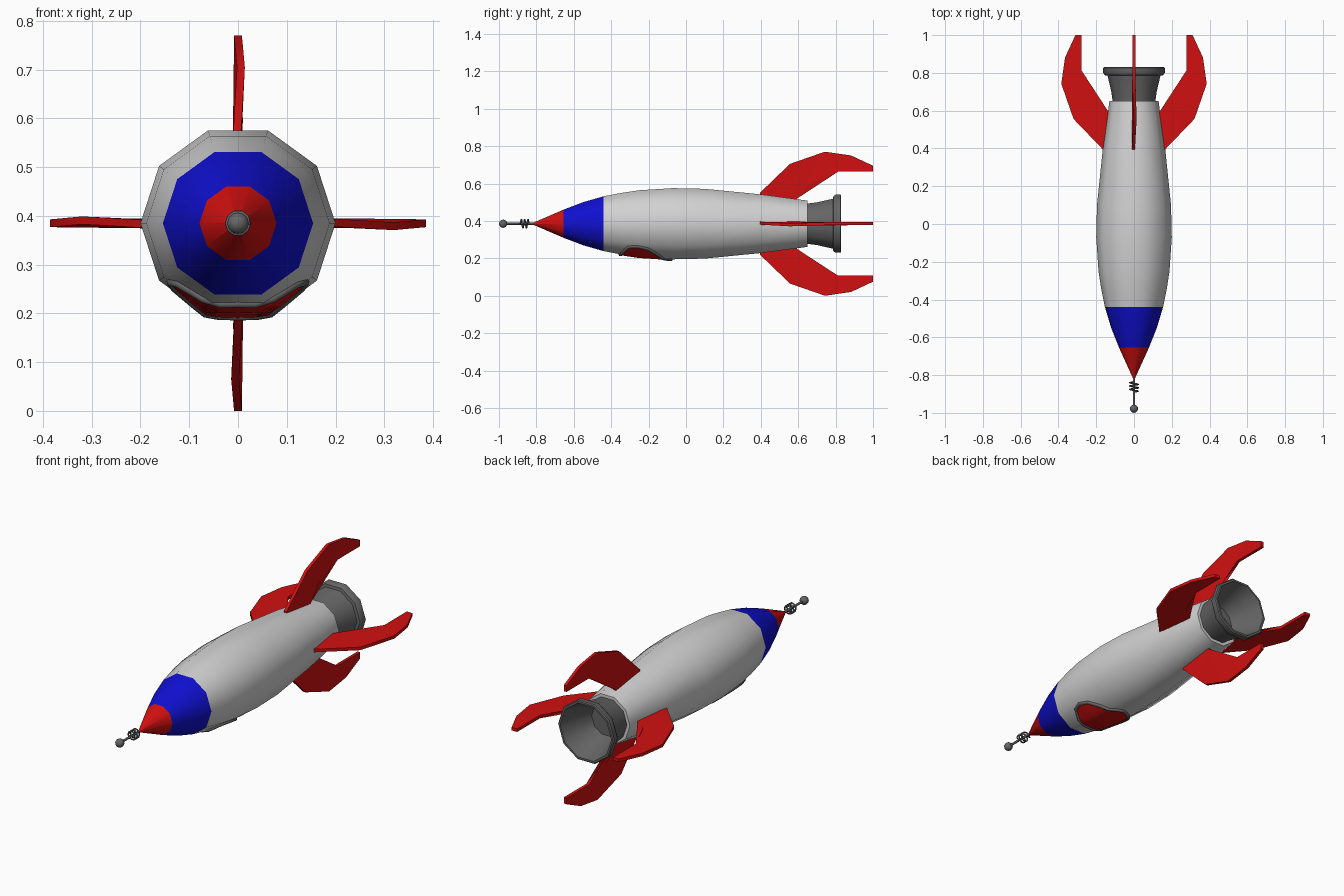
import bpy, bmesh, math
from mathutils import Vector, Matrix

cube = bpy.data.objects.get("Cube")
if cube:
    bpy.data.objects.remove(cube, do_unlink=True)

AXIS = 0.385   # height of the rocket's centre line
SIDES = 10


def material(name, rgb):
    m = bpy.data.materials.new(name)
    m.use_nodes = True
    m.diffuse_color = (*rgb, 1)
    m.node_tree.nodes["Principled BSDF"].inputs["Base Color"].default_value = (*rgb, 1)
    return m


WHITE = material("hull_white", (0.64, 0.64, 0.64))
RED = material("bright_red", (0.64, 0.005, 0.005))
BLUE = material("deep_blue", (0.005, 0.005, 0.64))
GREY = material("metal_grey", (0.13, 0.13, 0.13))


def finish(bm, name, mat, angle=None):
    bmesh.ops.recalc_face_normals(bm, faces=bm.faces)
    me = bpy.data.meshes.new(name)
    bm.to_mesh(me)
    bm.free()
    ob = bpy.data.objects.new(name, me)
    bpy.context.collection.objects.link(ob)
    me.materials.append(mat)
    if angle:
        bpy.ops.object.select_all(action='DESELECT')
        ob.select_set(True)
        bpy.context.view_layer.objects.active = ob
        bpy.ops.object.shade_smooth_by_angle(angle=math.radians(angle))
    return ob


def revolve(name, profile, mat, angle=40, sides=SIDES):
    """Turn (y, radius) pairs around the rocket axis, capping both ends."""
    bm = bmesh.new()
    rings = []
    for y, r in profile:
        rings.append([bm.verts.new((r * math.cos(a), y, AXIS + r * math.sin(a)))
                      for a in (math.tau * k / sides for k in range(sides))])
    for a, b in zip(rings, rings[1:]):
        for k in range(sides):
            n = (k + 1) % sides
            bm.faces.new((a[k], a[n], b[n], b[k]))
    bm.faces.new(rings[0])
    bm.faces.new(rings[-1])
    return finish(bm, name, mat, angle)


def tube(name, points, radius, mat, closed=False):
    cu = bpy.data.curves.new(name, 'CURVE')
    cu.dimensions = '3D'
    cu.bevel_depth = radius
    cu.bevel_resolution = 1
    cu.use_fill_caps = True
    sp = cu.splines.new('POLY')
    sp.points.add(len(points) - 1)
    for p, co in zip(sp.points, points):
        p.co = (*co, 1)
    sp.use_cyclic_u = closed
    ob = bpy.data.objects.new(name, cu)
    bpy.context.collection.objects.link(ob)
    cu.materials.append(mat)
    return ob


# Body sections
HULL = [(-0.44, 0.154), (-0.34, 0.174), (-0.25, 0.188), (-0.07, 0.2), (0.1, 0.196),
        (0.4, 0.165), (0.65, 0.13)]
revolve("nose_tip", [(-0.82, 0.004), (-0.655, 0.079)], RED)
revolve("nose_band", [(-0.655, 0.079), (-0.55, 0.121), (-0.44, 0.154)], BLUE)
revolve("hull", HULL, WHITE)

# Hollow engine nozzle with a stepped rim
revolve("nozzle", [(0.64, 0.112), (0.7, 0.12), (0.785, 0.14), (0.788, 0.155), (0.8, 0.163),
                   (0.825, 0.163), (0.83, 0.158), (0.83, 0.148), (0.74, 0.118),
                   (0.66, 0.085)], GREY)

# Fins: (radius, y, sideways bend) outline, leading edge out and trailing edge back
FIN = [(0.125, 0.395, -0.003), (0.165, 0.395, -0.003), (0.32, 0.556, 0.006),
       (0.385, 0.743, 0), (0.365, 0.882, 0), (0.31, 1, 0), (0.278, 1, 0),
       (0.278, 0.813, 0), (0.208, 0.652, 0.002), (0.135, 0.594, -0.003),
       (0.1, 0.594, -0.003)]


def fin(name, turn):
    bm = bmesh.new()
    sheets = [[bm.verts.new((bend + side, y, r)) for r, y, bend in FIN]
              for side in (-0.008, 0.008)]
    for s in sheets:
        bm.faces.new(s)
    n = len(FIN)
    for k in range(n):
        j = (k + 1) % n
        bm.faces.new((sheets[0][k], sheets[0][j], sheets[1][j], sheets[1][k]))
    bmesh.ops.triangulate(bm, faces=[f for f in bm.faces if len(f.verts) > 4])
    bm.transform(Matrix.Translation((0, 0, AXIS)) @ Matrix.Rotation(turn, 4, 'Y'))
    return finish(bm, name, RED, 30)


for k, side in enumerate(("top", "left", "bottom", "right")):
    fin(side + "_fin", k * math.pi / 2)


# Teardrop canopy laid on the underside of the hull
def lerp(pairs, t):
    for (a, u), (b, v) in zip(pairs, pairs[1:]):
        if t <= b:
            return u + (v - u) * (t - a) / (b - a)
    return pairs[-1][1]


SECTION = [(math.sin(a), math.cos(a)) for a in
           (math.radians(d) for d in (-18, 18, 54, 90))]


def underside(x, y, lift):
    r = lerp(HULL, y) + lift
    return Vector((x, y, AXIS - r * lerp(SECTION, abs(x) / r)))


HALF = [(0, -0.352), (0.07, -0.342), (0.12, -0.31), (0.138, -0.26), (0.128, -0.205),
        (0.09, -0.15), (0.04, -0.1), (0, -0.08)]
OUTLINE = HALF + [(-x, y) for x, y in HALF[-2:0:-1]]
# refine so that the rim follows the hull facets
OUTLINE = [((1 - t) * a[0] + t * b[0], (1 - t) * a[1] + t * b[1])
           for a, b in zip(OUTLINE, OUTLINE[1:] + OUTLINE[:1]) for t in (0, 0.5)]

bm = bmesh.new()
MID = -0.24
rings = [[bm.verts.new(underside(x * s, MID + (y - MID) * s, 0.005)) for x, y in OUTLINE]
         for s in (1, 0.8, 0.6, 0.4, 0.2)]
n = len(OUTLINE)
for a, b in zip(rings, rings[1:]):
    for k in range(n):
        bm.faces.new((a[k], a[(k + 1) % n], b[(k + 1) % n], b[k]))
hub = bm.verts.new(underside(0, MID, 0.005))
for k in range(n):
    bm.faces.new((rings[-1][k], rings[-1][(k + 1) % n], hub))
finish(bm, "canopy", RED, 40)
tube("canopy_rim", [underside(x, y, 0.002) for x, y in OUTLINE], 0.009, GREY, True)

# Antenna: rod, coil and ball
revolve("antenna_rod", [(-0.97, 0.006), (-0.81, 0.006)], GREY, 50, 8)
coil = [(0.023 * math.cos(k * math.tau / 10), -0.885 + 0.0018 * k,
         AXIS + 0.023 * math.sin(k * math.tau / 10)) for k in range(26)]
tube("antenna_coil", [(0, -0.89, AXIS)] + coil + [(0, -0.835, AXIS)], 0.004, GREY)
bm = bmesh.new()
bmesh.ops.create_uvsphere(bm, u_segments=12, v_segments=8, radius=0.022)
bm.transform(Matrix.Translation((0, -0.978, AXIS)))
finish(bm, "antenna_ball", GREY, 60)
